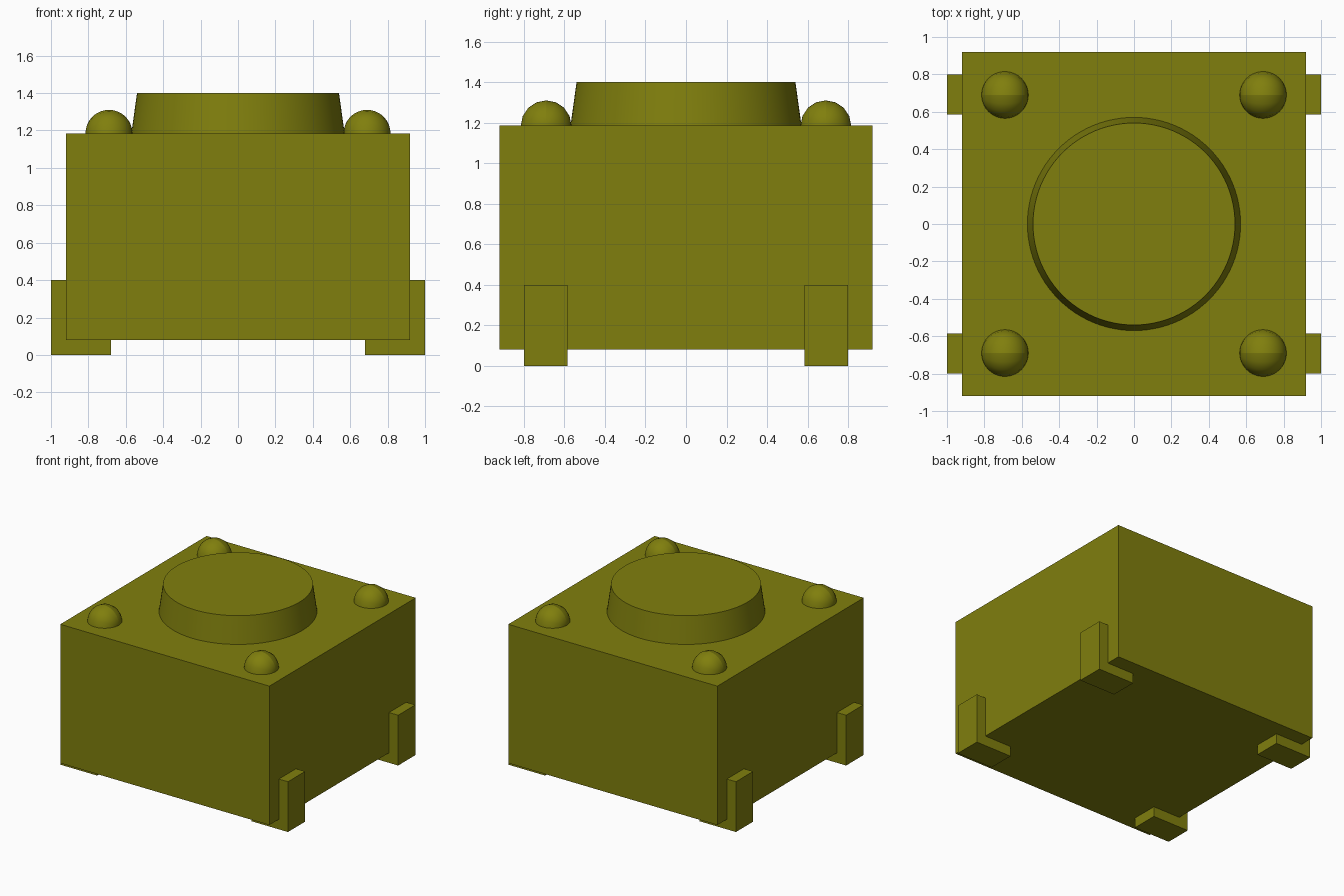
import bpy, bmesh, math
from mathutils import Matrix, Vector

if "Cube" in bpy.data.objects:
    bpy.data.objects.remove(bpy.data.objects["Cube"], do_unlink=True)

olive = bpy.data.materials.new("olive")
olive.use_nodes = True
COLOUR = (0.216, 0.212, 0.004, 1)
olive.diffuse_color = COLOUR
olive.node_tree.nodes["Principled BSDF"].inputs["Base Color"].default_value = COLOUR

HALF, BASE, TOP, PLATE = 0.92, 0.08, 1.185, 0.08
SIDES = [(sx, sy) for sx in (-1, 1) for sy in (-1, 1)]


def finish(bm, name, location=(0, 0, 0)):
    bmesh.ops.recalc_face_normals(bm, faces=bm.faces)
    mesh = bpy.data.meshes.new(name)
    bm.to_mesh(mesh)
    bm.free()
    mesh.materials.append(olive)
    obj = bpy.data.objects.new(name, mesh)
    obj.location = location
    bpy.context.collection.objects.link(obj)
    return obj


def label(sx, sy):
    return ("left" if sx > 0 else "right") + ("_back" if sy > 0 else "_front")


# Housing block
bm = bmesh.new()
bmesh.ops.create_cube(bm, size=1)
bmesh.ops.scale(bm, vec=(2 * HALF, 2 * HALF, TOP - BASE), verts=bm.verts)
finish(bm, "housing", (0, 0, (TOP + BASE) / 2))

# Tapered round button
bm = bmesh.new()
bmesh.ops.create_cone(bm, cap_ends=True, segments=96, radius1=0.57, radius2=0.54, depth=1.4 - TOP)
for f in bm.faces:
    f.smooth = len(f.verts) == 4
for e in bm.edges:
    e.smooth = all(f.smooth for f in e.link_faces)
finish(bm, "button", (0, 0, (1.4 + TOP) / 2))

# Half-round studs at the corners, with their poles along x
for sx, sy in SIDES:
    bm = bmesh.new()
    bmesh.ops.create_uvsphere(bm, u_segments=16, v_segments=32, radius=0.125,
                              matrix=Matrix.Rotation(math.pi / 2, 4, "Y"))
    bmesh.ops.bisect_plane(bm, geom=bm.verts[:] + bm.edges[:] + bm.faces[:], dist=1e-5,
                           plane_co=(0, 0, 0), plane_no=(0, 0, -1), clear_outer=True)
    for f in bm.faces:
        f.smooth = True
    for e in bm.edges:
        e.smooth = any(abs(v.co.y) > 1e-4 for v in e.verts)
    finish(bm, "stud_" + label(sx, sy), (sx * 0.69, sy * 0.69, TOP))

# L-shaped solder legs wrapping the bottom edges
PROFILE = [(0.68, 0), (1, 0), (1, 0.4), (HALF, 0.4), (HALF, PLATE), (0.68, PLATE)]
for sx, sy in SIDES:
    bm = bmesh.new()
    face = bm.faces.new([bm.verts.new((sx * x, sy * 0.585, z)) for x, z in PROFILE])
    new = bmesh.ops.extrude_face_region(bm, geom=[face])["geom"]
    bmesh.ops.translate(bm, vec=Vector((0, sy * 0.215, 0)),
                        verts=[g for g in new if isinstance(g, bmesh.types.BMVert)])
    finish(bm, "leg_" + label(sx, sy))
